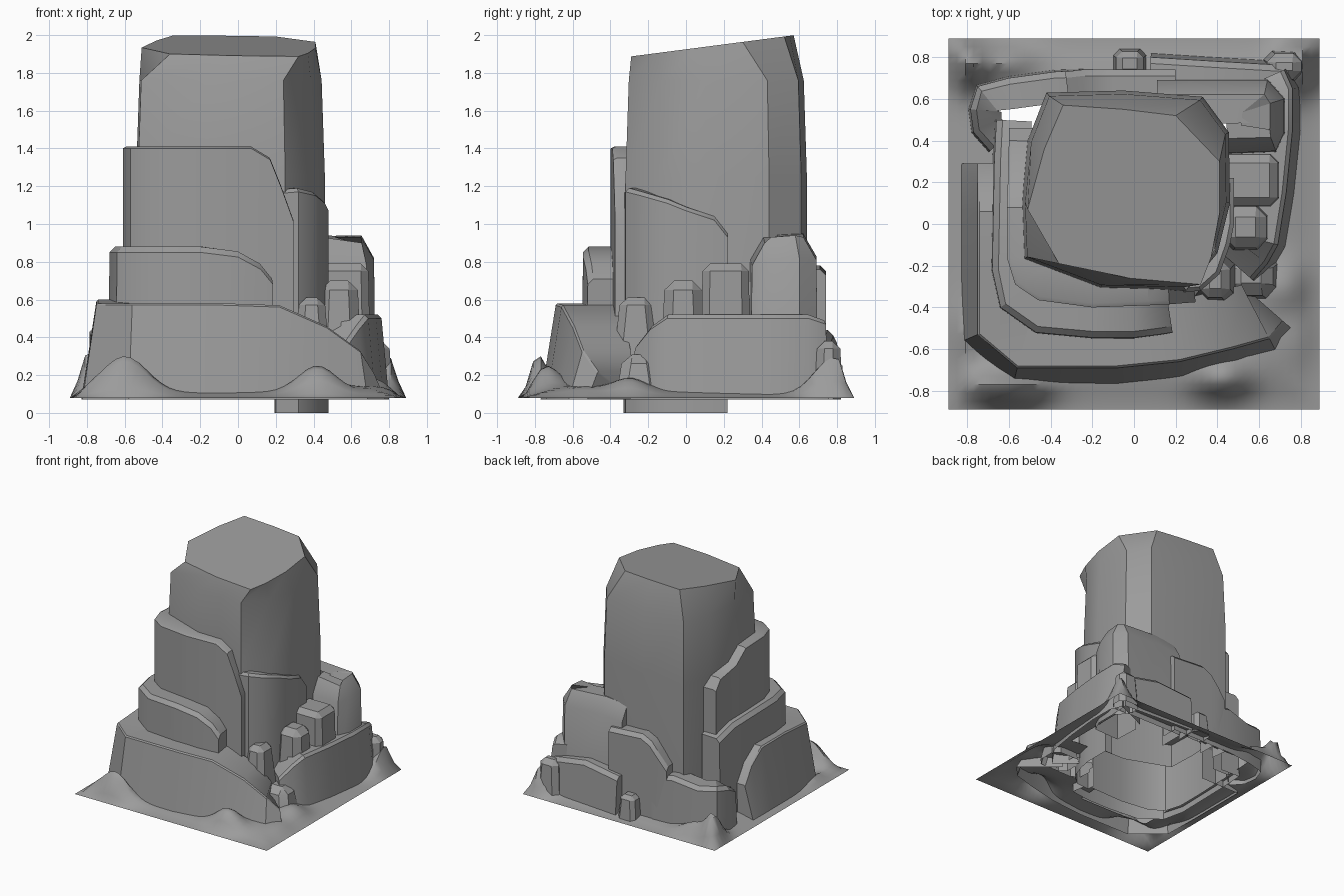
import bpy, bmesh, math
from mathutils import Vector

if "Cube" in bpy.data.objects:
    bpy.data.objects.remove(bpy.data.objects["Cube"])

stone = bpy.data.materials.new("stone")
stone.diffuse_color = (.33, .33, .33, 1)
stone.use_nodes = True
stone.node_tree.nodes["Principled BSDF"].inputs["Base Color"].default_value = stone.diffuse_color


def finish(bm, name, angle=30):
    bmesh.ops.recalc_face_normals(bm, faces=bm.faces)
    mesh = bpy.data.meshes.new(name)
    bm.to_mesh(mesh)
    bm.free()
    mesh.materials.append(stone)
    ob = bpy.data.objects.new(name, mesh)
    bpy.context.collection.objects.link(ob)
    bpy.ops.object.select_all(action='DESELECT')
    ob.select_set(True)
    bpy.context.view_layer.objects.active = ob
    bpy.ops.object.shade_smooth_by_angle(angle=math.radians(angle))
    return ob


def loft(bm, rings, closed):
    """Bridge equal-length vertex rings."""
    n = len(rings[0])
    for a, b in zip(rings, rings[1:]):
        for i in range(n if closed else n - 1):
            j = (i + 1) % n
            bm.faces.new((a[i], a[j], b[j], b[i]))


def wall(name, path, t, lean=0.0, c=0.03, ch=0.03, z0=0.07):
    """Open-backed rock slab along a counter-clockwise path of (x, y, top height)."""
    bm = bmesh.new()
    pts = [Vector(p) for p in path]
    rings = []
    for i, p in enumerate(pts):
        d = pts[min(i + 1, len(pts) - 1)] - pts[max(i - 1, 0)]
        n = Vector((-d.y, d.x, 0)).normalized()
        q = Vector((p.x, p.y, 0))
        section = [(-lean, z0), (0, p.z - ch), (c, p.z), (t, p.z)]
        rings.append([bm.verts.new(q + n * o + Vector((0, 0, z))) for o, z in section])
    loft(bm, rings, False)
    # End caps reach down to the base
    for k in (0, -1):
        foot = rings[k][3].co.copy()
        foot.z = z0
        bm.faces.new(rings[k] + [bm.verts.new(foot)])
    return finish(bm, name)


def boulder(name, x, y, z, taper=0.8, bevel=0.04):
    """Tapered, chamfered block without a bottom, given by its x, y and z ranges."""
    bm = bmesh.new()
    bmesh.ops.create_cube(bm, size=1)
    for v in bm.verts:
        s = taper if v.co.z > 0 else 1
        v.co = Vector((sum(x) / 2 + v.co.x * s * (x[1] - x[0]),
                       sum(y) / 2 + v.co.y * s * (y[1] - y[0]),
                       z[1] if v.co.z > 0 else z[0]))
    edges = [e for e in bm.edges if max(v.co.z for v in e.verts) > z[0] + 0.01]
    bmesh.ops.bevel(bm, geom=edges, offset=bevel, segments=1, affect='EDGES')
    bottom = [f for f in bm.faces if all(v.co.z < z[0] + .001 for v in f.verts)]
    bmesh.ops.delete(bm, geom=bottom, context='FACES_ONLY')
    return finish(bm, name)


# Central column: rounded-square rings closing into a tilted flat top
base = [(-.53, -.17), (-.16, -.31), (.25, -.32), (.40, -.14), (.46, .10), (.455, .44),
        (.33, .61), (-.05, .64), (-.42, .63), (-.51, .40), (-.54, .10)]
top = [(-.36, -.19), (-.02, -.26), (.32, -.29), (.37, -.16), (.41, .05), (.41, .30),
       (.20, .52), (-.05, .55), (-.34, .57), (-.43, .36), (-.51, .07)]
bm = bmesh.new()
rings = []
for z, s in ((.40, 1), (1.25, 1), (1.76, .965)):
    rings.append([bm.verts.new((-.03 + (x + .03) * s, .17 + (y - .17) * s, z)) for x, y in base])
rings.append([bm.verts.new((x, y, 1.925 + .13 * y)) for x, y in top])
loft(bm, rings, True)
bm.faces.new(rings[-1])
finish(bm, "column", 35)

# Three stepped slabs wrapping the front and left
wall("front_slab_low", [(-.75, .29, .36), (-.75, .20, .50), (-.75, .06, .60), (-.75, -.25, .60),
                        (-.75, -.53, .58), (-.56, -.69, .58), (-.08, -.69, .58), (.22, -.66, .57),
                        (.47, -.60, .46), (.65, -.55, .33), (.72, -.47, .22)], .29, .08, .01, .01)
wall("front_slab_middle", [(-.66, .50, .80), (-.67, .30, .86), (-.68, -.22, .88), (-.64, -.40, .88),
                           (-.47, -.52, .88), (-.20, -.545, .88), (0, -.545, .855),
                           (.12, -.53, .79), (.185, -.52, .71)], .17, .01)
wall("front_slab_high", [(-.60, .46, 1.18), (-.60, .40, 1.26), (-.605, .20, 1.30), (-.61, .08, 1.40),
                         (-.61, -.16, 1.41), (-.57, -.29, 1.41), (-.46, -.365, 1.41),
                         (-.20, -.40, 1.41), (.07, -.39, 1.41), (.17, -.385, 1.35),
                         (.23, -.38, 1.20), (.295, -.375, 1.02)], .17, 0, .02, .01)

# Thin slab on the right front of the column
wall("right_slab_high", [(.20, -.33, 1.18), (.32, -.32, 1.19), (.41, -.24, 1.17), (.46, -.10, 1.13),
                         (.48, 0, 1.09), (.48, .15, 1.04), (.48, .22, .95)], .07, 0, .02, .02, 0)

# Low slab along the right side and its back return
wall("right_slab_low", [(.57, -.27, .36), (.64, -.19, .46), (.69, -.10, .52), (.73, .15, .52),
                        (.76, .45, .52), (.76, .65, .52), (.72, .74, .49)], .28, .04, .02, .02)
wall("back_right_low", [(.74, .76, .38), (.40, .78, .44), (.08, .80, .40)], .16, .02)

# Rear masses
wall("back_right_mass", [(.45, .34, .93), (.68, .35, .90), (.72, .44, .93), (.72, .60, .94),
                         (.64, .69, .93), (.30, .69, .95), (.11, .69, .93)], .21, .01, .07, .12)
wall("back_middle", [(.20, .74, .76), (-.10, .74, .78), (-.18, .74, .74), (-.25, .74, .66),
                     (-.33, .73, .56)], .14, 0)
wall("back_left_low", [(-.20, .735, .46), (-.38, .73, .50), (-.60, .70, .46), (-.75, .66, .48),
                       (-.785, .55, .46), (-.77, .44, .40), (-.69, .35, .36)], .15, .01)

# Small boulders
boulder("right_boulder_large", (.38, .70), (.08, .34), (.30, .79), .94)
boulder("right_boulder_small", (.42, .65), (-.13, .10), (.30, .70), .85, .05)
boulder("front_right_boulder", (.28, .50), (-.40, -.13), (.10, .61), .62)
boulder("front_right_filler", (.42, .70), (-.37, -.13), (.08, .31), .7, .05)
boulder("back_pebble", (-.10, .06), (.70, .84), (.08, .28), .8, .03)
boulder("back_right_pebble", (.62, .82), (.68, .83), (.08, .38), .8, .04)

# Ground skirt: square ring with smooth mounds, edge kept level
mounds = [(-.60, -.79, .17, .08, .21), (.42, -.74, .14, .10, .14), (-.81, .78, .10, .12, .22),
          (.81, .78, .10, .14, .22), (-.83, -.55, .06, .16, .06), (.78, -.55, .14, .14, .03),
          (-.62, .79, .14, .10, .10), (.72, -.30, .12, .12, .07)]
bm = bmesh.new()
bmesh.ops.create_grid(bm, x_segments=44, y_segments=44, size=.89)
for v in bm.verts:
    x, y = v.co.x, v.co.y
    edge = .89 - max(abs(x), abs(y))
    h = .20 * min(edge, .3)
    for mx, my, sx, sy, a in mounds:
        h += a * math.exp(-((x - mx) / sx) ** 2 - ((y - my) / sy) ** 2)
    v.co.z = .08 + h * min(1, edge / .09)
inner = []
for f in bm.faces:
    m = f.calc_center_median()
    limit = .44 if m.x > 0 and m.y < 0 else .64
    if max(abs(m.x), abs(m.y)) < limit:
        inner.append(f)
bmesh.ops.delete(bm, geom=inner, context='FACES')
finish(bm, "ground", 50)
